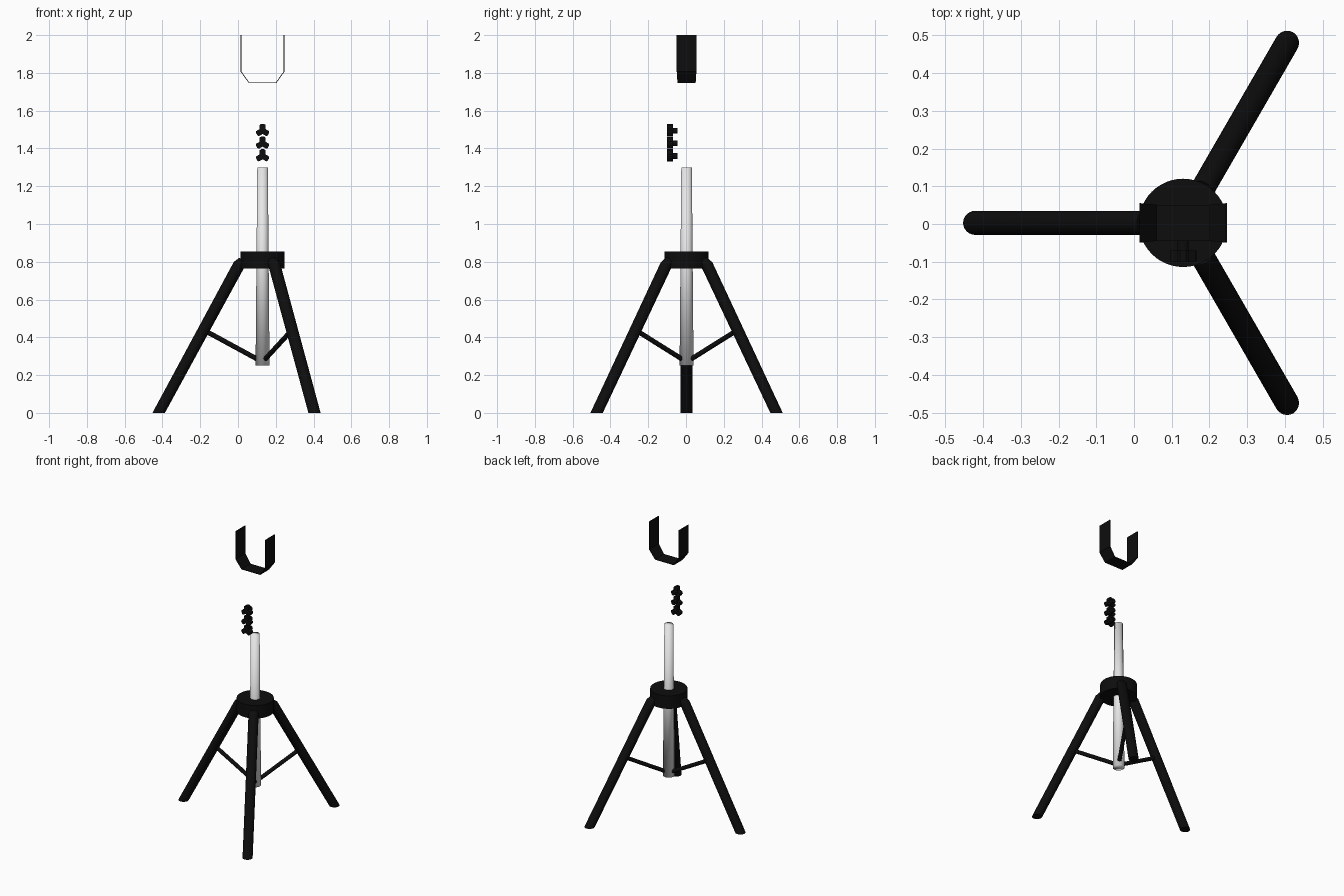
import bpy, bmesh, math
from mathutils import Vector, Matrix

cube = bpy.data.objects.get("Cube")
if cube:
    bpy.data.objects.remove(cube, do_unlink=True)

AXIS = Vector((0.13, 0.003, 0))  # centre line of the stand


def material(name, value):
    m = bpy.data.materials.new(name)
    m.use_nodes = True
    colour = (value, value, value, 1)
    m.diffuse_color = colour
    bsdf = next(n for n in m.node_tree.nodes if n.type == 'BSDF_PRINCIPLED')
    bsdf.inputs["Base Color"].default_value = colour
    return m


black = material("matte black", 0.004)
grey = material("light grey", 0.8)


def finish(bm, name, mat, angle=None):
    bmesh.ops.recalc_face_normals(bm, faces=bm.faces)
    mesh = bpy.data.meshes.new(name)
    bm.to_mesh(mesh)
    bm.free()
    mesh.materials.append(mat)
    ob = bpy.data.objects.new(name, mesh)
    bpy.context.collection.objects.link(ob)
    if angle is not None:
        bpy.ops.object.select_all(action='DESELECT')
        ob.select_set(True)
        bpy.context.view_layer.objects.active = ob
        bpy.ops.object.shade_smooth_by_angle(angle=math.radians(angle))
    return ob


def rod(name, a, b, r1, r2, mat, angle=40, sides=32):
    """Capped cylinder or cone from a to b."""
    a, b = Vector(a), Vector(b)
    turn = (b - a).to_track_quat('Z', 'Y').to_matrix().to_4x4()
    bm = bmesh.new()
    bmesh.ops.create_cone(bm, cap_ends=True, segments=sides, radius1=r1, radius2=r2,
                          depth=(b - a).length,
                          matrix=Matrix.Translation((a + b) / 2) @ turn)
    return finish(bm, name, mat, angle)


def up(z):
    return AXIS + Vector((0, 0, z))


# Hub and tapered centre pole
rod("hub", up(0.765), up(0.855), 0.117, 0.117, black, sides=48)
pole = rod("centre_pole", up(0.25), up(1.30), 0.037, 0.028, grey, angle=180)
pole.data.shade_smooth()

# Legs: rings given as centre (radius, height) and half-width vector
RINGS = [((0.55, 0), (0.033, 0)),
         ((0.123, 0.787), (0.029, 0.0125)),
         ((0.10, 0.80), (0.022, 0.022))]


def leg(name, angle, sides=24):
    out = Vector((math.cos(angle), math.sin(angle), 0))
    side = Vector((-out.y, out.x, 0))
    bm = bmesh.new()
    loops = []
    for (r, z), (hr, hz) in RINGS:
        loop = []
        for i in range(sides):
            t = math.tau * i / sides
            c, s = math.cos(t), math.sin(t)
            p = up(z + hz * c) + out * (r + hr * c) + side * 0.032 * s
            loop.append(bm.verts.new(p))
        loops.append(loop)
    for lo, hi in zip(loops, loops[1:]):
        for i in range(sides):
            j = (i + 1) % sides
            bm.faces.new((lo[i], lo[j], hi[j], hi[i]))
    bm.faces.new(loops[0])
    bm.faces.new(loops[-1])
    finish(bm, name, black, 40)


for label, degrees in (("right", 180), ("back_left", 60), ("front_left", -60)):
    a = math.radians(degrees)
    leg(label + "_leg", a)
    out = Vector((math.cos(a), math.sin(a), 0))
    rod(label + "_brace", up(0.275) + out * 0.01, up(0.438) + out * 0.31,
        0.013, 0.013, black, sides=16)


# Three-armed knobs with a short stem behind
def knob(name, z):
    bm = bmesh.new()
    pts = []
    for k in range(3):
        a = math.radians(90 + 120 * k)
        d = Vector((math.cos(a), 0, math.sin(a)))
        n = Vector((-d.z, 0, d.x))
        for along, across in ((0.009, -0.015), (0.031, -0.015), (0.036, -0.008),
                              (0.036, 0.008), (0.031, 0.015)):
            pts.append(up(z) + d * along + n * across + Vector((0, -0.103, 0)))
    face = bm.faces.new([bm.verts.new(p) for p in pts])
    new = bmesh.ops.extrude_face_region(bm, geom=[face])["geom"]
    bmesh.ops.translate(bm, vec=(0, 0.03, 0),
                        verts=[v for v in new if isinstance(v, bmesh.types.BMVert)])
    finish(bm, name, black)
    rod(name + "_stem", up(z) + Vector((0, -0.075, 0)), up(z) + Vector((0, -0.048, 0)),
        0.015, 0.015, black, sides=16)


for i in range(3):
    knob(f"knob_{i + 1}", 1.36 + 0.067 * i)

# Thin U-shaped cradle: (x, z, half depth) along the strip
half = [(0.114, 1.998, 0.052), (0.114, 1.805, 0.052), (0.071, 1.745, 0.048)]
path = [(-x, z, w) for x, z, w in half] + half[::-1]
bm = bmesh.new()
rows = [[bm.verts.new(up(z) + Vector((x, s * w, 0))) for s in (-1, 1)] for x, z, w in path]
for p, q in zip(rows, rows[1:]):
    bm.faces.new((p[0], p[1], q[1], q[0]))
cradle = finish(bm, "cradle", black)
cradle.location.z = 0.002
mod = cradle.modifiers.new("thickness", 'SOLIDIFY')
mod.thickness = 0.004
mod.offset = 0
